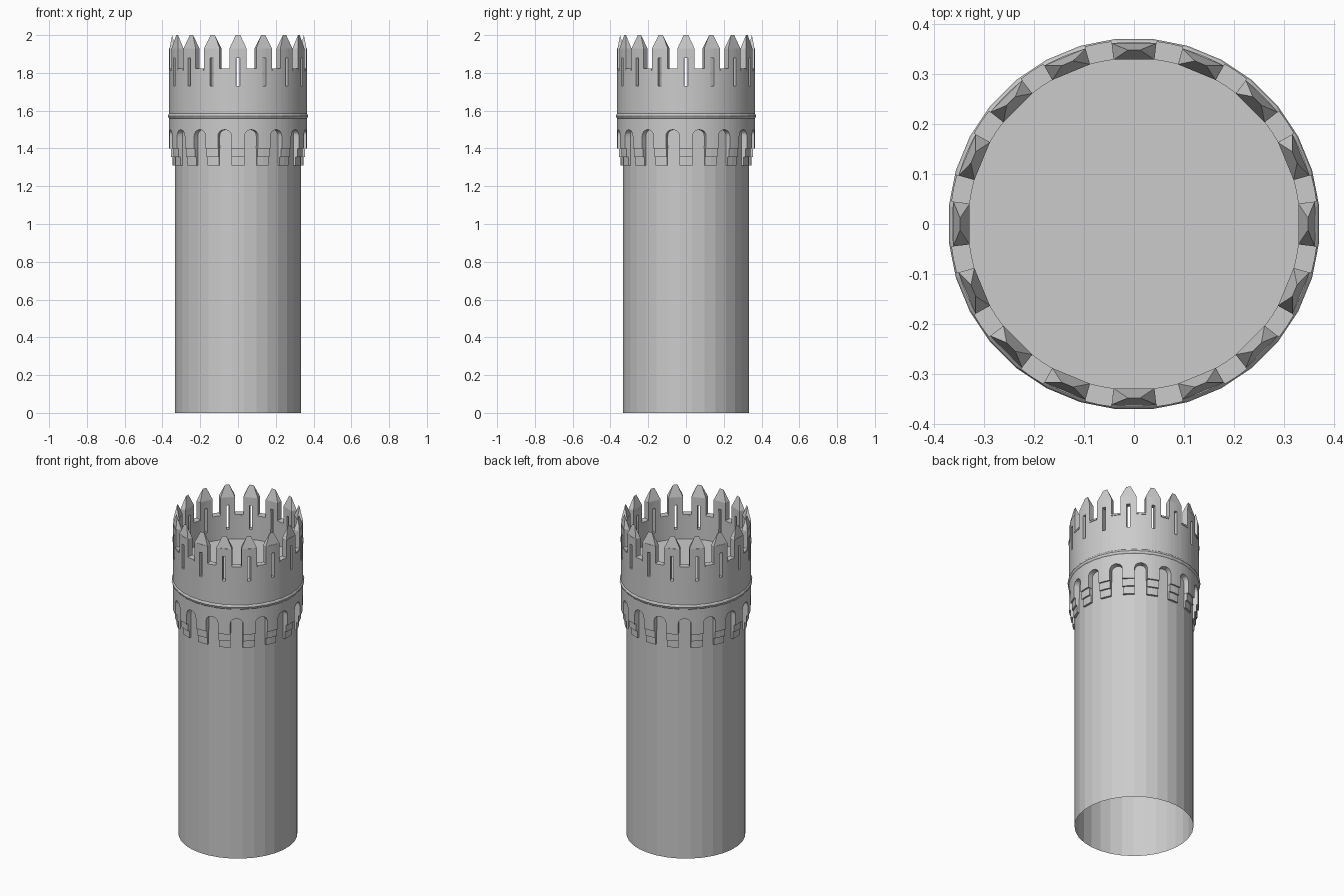
import bpy, bmesh
from math import sin, cos, radians, pi, acos, sqrt

if "Cube" in bpy.data.objects:
    bpy.data.objects.remove(bpy.data.objects["Cube"])

R_IN, R_OUT, N = 0.332, 0.365, 16
STEP = 360 / N
MERLON, SLIT, PIER = 7.06, 1.5, 5.5      # half widths in degrees
SPRING, ARCH_H = 1.464, 0.036


def pt(r, deg, z):
    a = radians(deg)
    return (r * cos(a), r * sin(a), z)


def finish(bm, name):
    bmesh.ops.remove_doubles(bm, verts=bm.verts, dist=1e-5)
    me = bpy.data.meshes.new(name)
    bm.to_mesh(me)
    bm.free()
    ob = bpy.data.objects.new(name, me)
    bpy.context.collection.objects.link(ob)
    return ob


def face(bm, pts):
    return bm.faces.new([bm.verts.new(p) for p in pts])


def lathe(name, profile, segs, cap_top=False):
    bm = bmesh.new()
    for i in range(segs):
        a, b = (i - .5) * 360 / segs, (i + .5) * 360 / segs
        for (r0, z0), (r1, z1) in zip(profile, profile[1:]):
            face(bm, [pt(r0, a, z0), pt(r0, b, z0), pt(r1, b, z1), pt(r1, a, z1)])
    if cap_top:
        r, z = profile[-1]
        face(bm, [pt(r, (i - .5) * 360 / segs, z) for i in range(segs)])
    return finish(bm, name)


def block(bm, a0, a1, r0, r1, z0, z1, n=2):
    # curved block without a back face
    for i in range(n):
        a, b = a0 + (a1 - a0) * i / n, a0 + (a1 - a0) * (i + 1) / n
        face(bm, [pt(r1, a, z0), pt(r1, b, z0), pt(r1, b, z1), pt(r1, a, z1)])
        face(bm, [pt(r0, a, z0), pt(r0, b, z0), pt(r1, b, z0), pt(r1, a, z0)])
        face(bm, [pt(r1, a, z1), pt(r1, b, z1), pt(r0, b, z1), pt(r0, a, z1)])
    face(bm, [pt(r0, a0, z0), pt(r1, a0, z0), pt(r1, a0, z1), pt(r0, a0, z1)])
    face(bm, [pt(r1, a1, z0), pt(r0, a1, z0), pt(r0, a1, z1), pt(r1, a1, z1)])


# Shaft, open below, closed by the roof deck
lathe("shaft", [(0.334, 0), (0.334, 1.67)], 32, cap_top=True)

# String course
lathe("string_course", [(0.363, 1.555), (0.370, 1.563), (0.373, 1.572),
                        (0.370, 1.581), (0.363, 1.588)], 32)


def arch_z(deg):
    half = STEP / 2 - PIER
    c = min(1, (STEP / 2 - abs(deg)) / half)
    return SPRING + ARCH_H * sqrt(max(0, 1 - c * c))


# Parapet wall with arches, slits and merlons
bm = bmesh.new()
side = [SLIT, PIER, 5.8, 6.3, MERLON, 8.4, STEP / 2]
cols = [-a for a in reversed(side)] + side
for k in range(N):
    for a, b in zip(cols, cols[1:]):
        m = abs(a + b) / 2
        upper = [1.57, 1.73, 1.82, 1.88, 1.93]
        if m < PIER:
            rows = [(z, z) for z in [1.40, SPRING] + upper]
        else:
            rows = [(arch_z(a), arch_z(b))] + [(z, z) for z in upper]
        for (a0, b0), (a1, b1) in zip(rows, rows[1:]):
            mid = (a0 + a1) / 2
            if m < SLIT and 1.73 < mid < 1.88:
                continue
            if m > MERLON and mid > 1.82:
                continue
            A, B = k * STEP + a, k * STEP + b
            face(bm, [pt(R_OUT, A, a0), pt(R_OUT, B, b0),
                      pt(R_OUT, B, b1), pt(R_OUT, A, a1)])
wall = finish(bm, "parapet_wall")
mod = wall.modifiers.new("thickness", 'SOLIDIFY')
mod.thickness = R_OUT - R_IN
mod.offset = -1

# Stepped corbels, crenel sills and merlon caps
corbels, sills, caps = bmesh.new(), bmesh.new(), bmesh.new()
for k in range(N):
    c = k * STEP
    block(corbels, c - PIER, c + PIER, R_IN, 0.356, 1.355, 1.40)
    block(corbels, c - PIER, c + PIER, R_IN, 0.346, 1.31, 1.355)
    block(sills, c + MERLON, c + STEP - MERLON, R_IN, 0.369, 1.813, 1.823)
    o0, o1 = pt(R_OUT, c - MERLON, 1.93), pt(R_OUT, c + MERLON, 1.93)
    i0, i1 = pt(R_IN, c - MERLON, 1.93), pt(R_IN, c + MERLON, 1.93)
    t0, t1 = pt(0.349, c - 2, 2.0), pt(0.349, c + 2, 2.0)
    face(caps, [o0, o1, t1, t0])
    face(caps, [i1, i0, t0, t1])
    face(caps, [i0, o0, t0])
    face(caps, [o1, i1, t1])
finish(corbels, "corbels")
finish(sills, "crenel_sills")
finish(caps, "merlon_caps")
